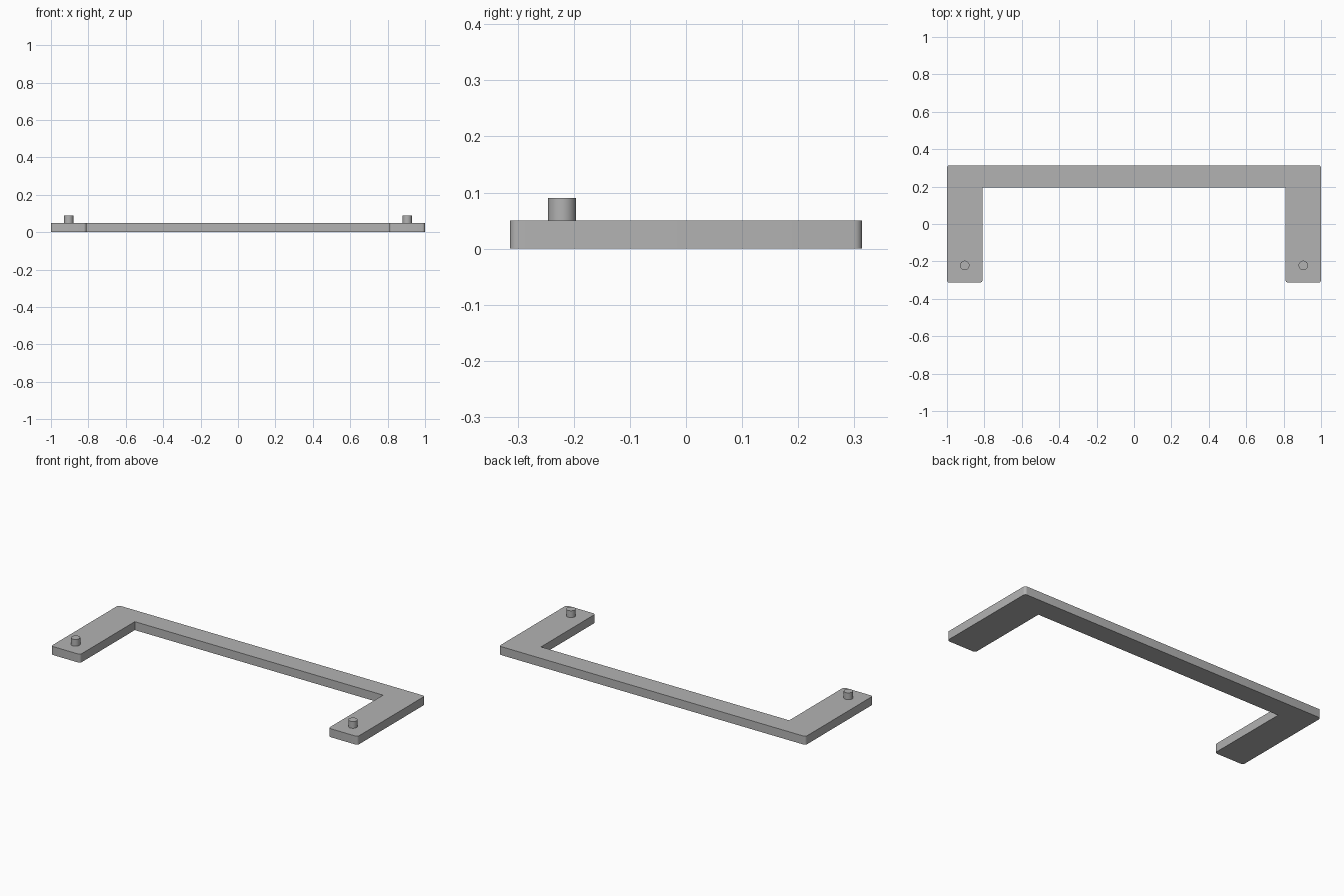
import bpy, bmesh, math

if "Cube" in bpy.data.objects:
    bpy.data.objects.remove(bpy.data.objects["Cube"])

grey = bpy.data.materials.new("light grey")
grey.diffuse_color = (0.45, 0.45, 0.45, 1)
grey.use_nodes = True
grey.node_tree.nodes["Principled BSDF"].inputs["Base Color"].default_value = grey.diffuse_color

THICK = 0.05
RADIUS = 0.015


def finish(bm, name):
    bmesh.ops.recalc_face_normals(bm, faces=bm.faces)
    mesh = bpy.data.meshes.new(name)
    bm.to_mesh(mesh)
    bm.free()
    mesh.materials.append(grey)
    obj = bpy.data.objects.new(name, mesh)
    bpy.context.collection.objects.link(obj)
    bpy.ops.object.select_all(action='DESELECT')
    obj.select_set(True)
    bpy.context.view_layer.objects.active = obj
    bpy.ops.object.shade_smooth_by_angle(angle=math.radians(30))
    return obj


# U-shaped flat bracket: outline extruded upward, outer corners rounded
outline = [(-1, -0.314), (-0.81, -0.314), (-0.81, 0.195), (0.81, 0.195),
           (0.81, -0.314), (1, -0.314), (1, 0.314), (-1, 0.314)]
bm = bmesh.new()
base = bm.faces.new([bm.verts.new((x, y, 0)) for x, y in outline])
top = bmesh.ops.extrude_face_region(bm, geom=[base])
bmesh.ops.translate(bm, vec=(0, 0, THICK),
                    verts=[g for g in top["geom"] if isinstance(g, bmesh.types.BMVert)])
corners = [e for e in bm.edges
           if abs(e.verts[0].co.z - e.verts[1].co.z) > 0.01
           and not (abs(e.verts[0].co.x) < 0.9 and e.verts[0].co.y > 0)]
bmesh.ops.bevel(bm, geom=corners, offset=RADIUS, segments=6, profile=0.5, affect='EDGES')
finish(bm, "bracket")

# Round locating pegs on the ends of the arms
for side, label in ((-1, "left"), (1, "right")):
    bm = bmesh.new()
    bmesh.ops.create_cone(bm, cap_ends=True, segments=32, radius1=0.025, radius2=0.025, depth=0.04)
    bmesh.ops.translate(bm, verts=bm.verts, vec=(side * 0.905, -0.221, THICK + 0.02))
    finish(bm, label + "_peg")
